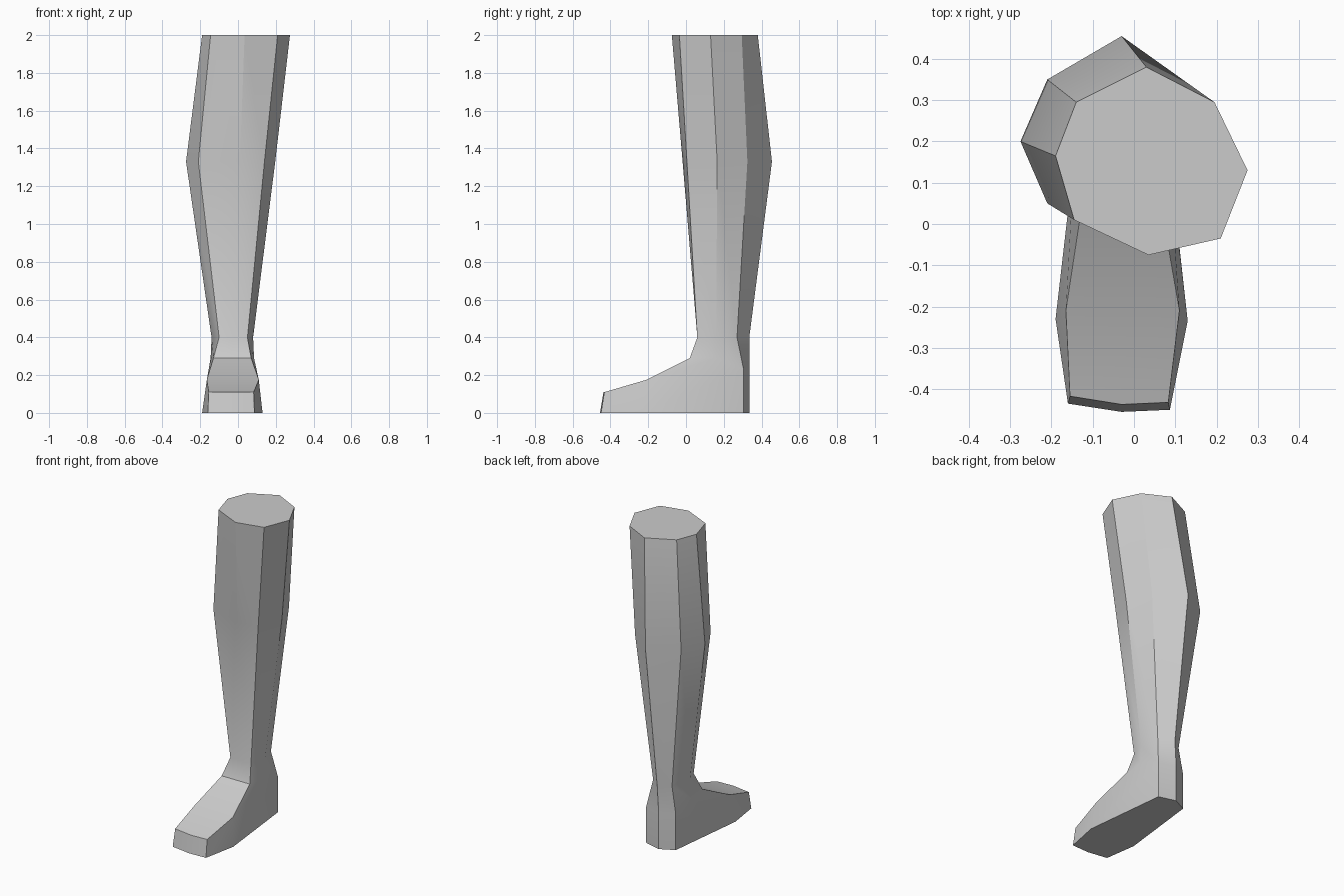
import bpy, bmesh
from math import radians

cube = bpy.data.objects.get("Cube")
if cube:
    bpy.data.objects.remove(cube)

grey = bpy.data.materials.new("plain grey")
grey.use_nodes = True
shade = (0.6, 0.6, 0.6, 1)
grey.diffuse_color = shade
grey.node_tree.nodes["Principled BSDF"].inputs["Base Color"].default_value = shade

bm = bmesh.new()


def points(z, *xy):
    return [bm.verts.new((x, y, z)) for x, y in xy]


def face(*verts):
    bm.faces.new(verts)


# Leg cross-sections, each starting at the back and passing -x, front, +x
knee = points(2, (.03, .38), (-.14, .295), (-.19, .165), (-.145, .01),
              (.035, -.075), (.21, -.035), (.275, .13), (.195, .295))
calf = points(1.33, (-.03, .455), (-.21, .35), (-.275, .2), (-.21, .05),
              (.01, -.018), (.14, .005), (.197, .165), (.135, .325))
ankle = points(.4, (-.03, .335), (-.1, .285), (-.14, .16), (-.1, .065),
               (-.03, .06), (.05, .06), (.08, .16), (.045, .27))
instep = points(.29, (-.04, .335), (-.13, .29), (-.145, .16), (-.13, .02),
                (-.03, .02), (.07, .02), (.085, .16), (.07, .305))
for i in (0, 1, 7):
    instep[i].co.z = .23

for upper, lower in zip((knee, calf, ankle), (calf, ankle, instep)):
    for i in range(8):
        j = (i + 1) % 8
        face(upper[i], upper[j], lower[j], lower[i])
face(*knee)

# Foot: heel, ball and toes
heel = points(0, (-.04, .335), (-.13, .29), (.07, .305))
ball_r, ball_l = points(.175, (-.165, -.21), (.11, -.21))
sole_r, sole_l = points(0, (-.19, -.23), (.13, -.235))
toes = points(.11, (-.155, -.417), (-.03, -.437), (.083, -.432))
tips = points(0, (-.16, -.435), (-.03, -.455), (.087, -.45))

back, back_r, side_r, top_r, top_m, top_l, side_l, back_l = instep
face(back, back_r, heel[1], heel[0])
face(back_l, back, heel[0], heel[2])
for rear, side, top, ball, sole, low, toe, tip in (
        (back_r, side_r, top_r, ball_r, sole_r, heel[1], toes[0], tips[0]),
        (back_l, side_l, top_l, ball_l, sole_l, heel[2], toes[2], tips[2])):
    face(rear, side, sole, low)
    face(side, top, ball, sole)
    face(ball, toe, tip, sole)
face(top_r, top_m, top_l, ball_l, ball_r)
face(ball_r, ball_l, toes[2], toes[1], toes[0])
for i in range(2):
    face(toes[i], toes[i + 1], tips[i + 1], tips[i])
face(heel[0], heel[1], sole_r, *tips, sole_l, heel[2])

bmesh.ops.recalc_face_normals(bm, faces=bm.faces)
mesh = bpy.data.meshes.new("lower_leg_and_foot")
bm.to_mesh(mesh)
bm.free()
mesh.materials.append(grey)
leg = bpy.data.objects.new("lower_leg_and_foot", mesh)
bpy.context.collection.objects.link(leg)

# Soften gentle bends, keep strong ones crisp
bpy.ops.object.select_all(action='DESELECT')
leg.select_set(True)
bpy.context.view_layer.objects.active = leg
bpy.ops.object.shade_smooth_by_angle(angle=radians(30))
